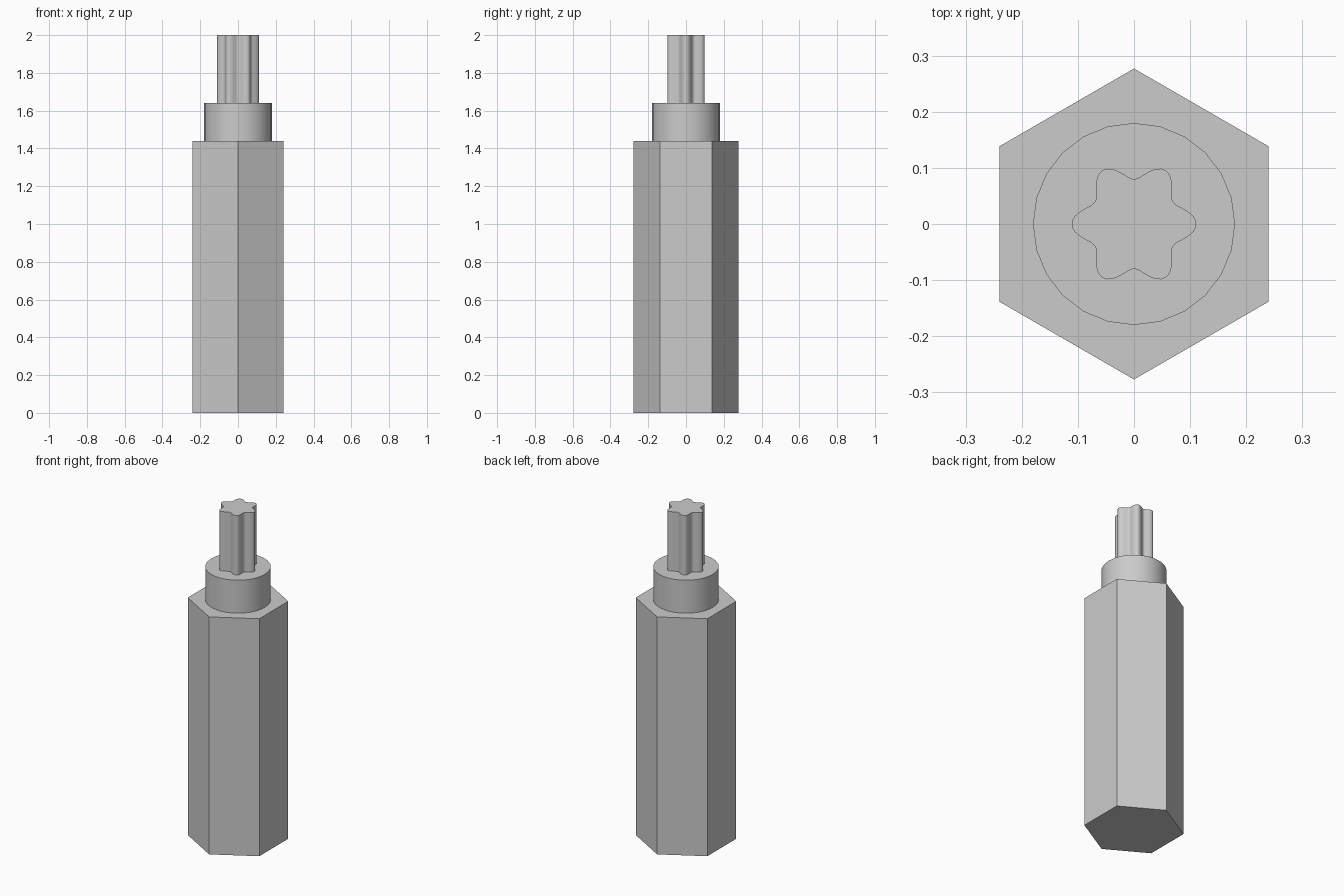
import bpy, bmesh
from math import cos, sin, tau, radians

cube = bpy.data.objects.get("Cube")
if cube:
    bpy.data.objects.remove(cube, do_unlink=True)

steel = bpy.data.materials.new("grey steel")
steel.use_nodes = True
GREY = (0.6, 0.6, 0.6, 1)
steel.diffuse_color = GREY
steel.node_tree.nodes["Principled BSDF"].inputs["Base Color"].default_value = GREY


def prism(name, radius_at, sides, z0, z1, start=0.0, smooth=False):
    """Upright prism whose outline radius is a function of the angle."""
    bm = bmesh.new()
    angles = [start + tau * i / sides for i in range(sides)]
    rings = [[bm.verts.new((radius_at(a) * cos(a), radius_at(a) * sin(a), z))
              for a in angles] for z in (z0, z1)]
    low, high = rings
    bm.faces.new(low[::-1])
    bm.faces.new(high)
    for i in range(sides):
        j = (i + 1) % sides
        bm.faces.new((low[i], low[j], high[j], high[i]))
    mesh = bpy.data.meshes.new(name)
    bm.to_mesh(mesh)
    bm.free()
    mesh.materials.append(steel)
    obj = bpy.data.objects.new(name, mesh)
    bpy.context.collection.objects.link(obj)
    if smooth:
        bpy.ops.object.select_all(action="DESELECT")
        obj.select_set(True)
        bpy.context.view_layer.objects.active = obj
        bpy.ops.object.shade_smooth_by_angle(angle=radians(35))
    return obj


# Hexagonal shank with corners at front and back
prism("hex_shank", lambda a: 0.277, 6, 0, 1.44, start=tau / 12)

# Round collar
prism("collar", lambda a: 0.18, 24, 1.44, 1.64, smooth=True)

# Six-lobed driving tip
prism("lobed_tip", lambda a: 0.0955 + 0.0155 * cos(6 * a), 96, 1.64, 2, smooth=True)
